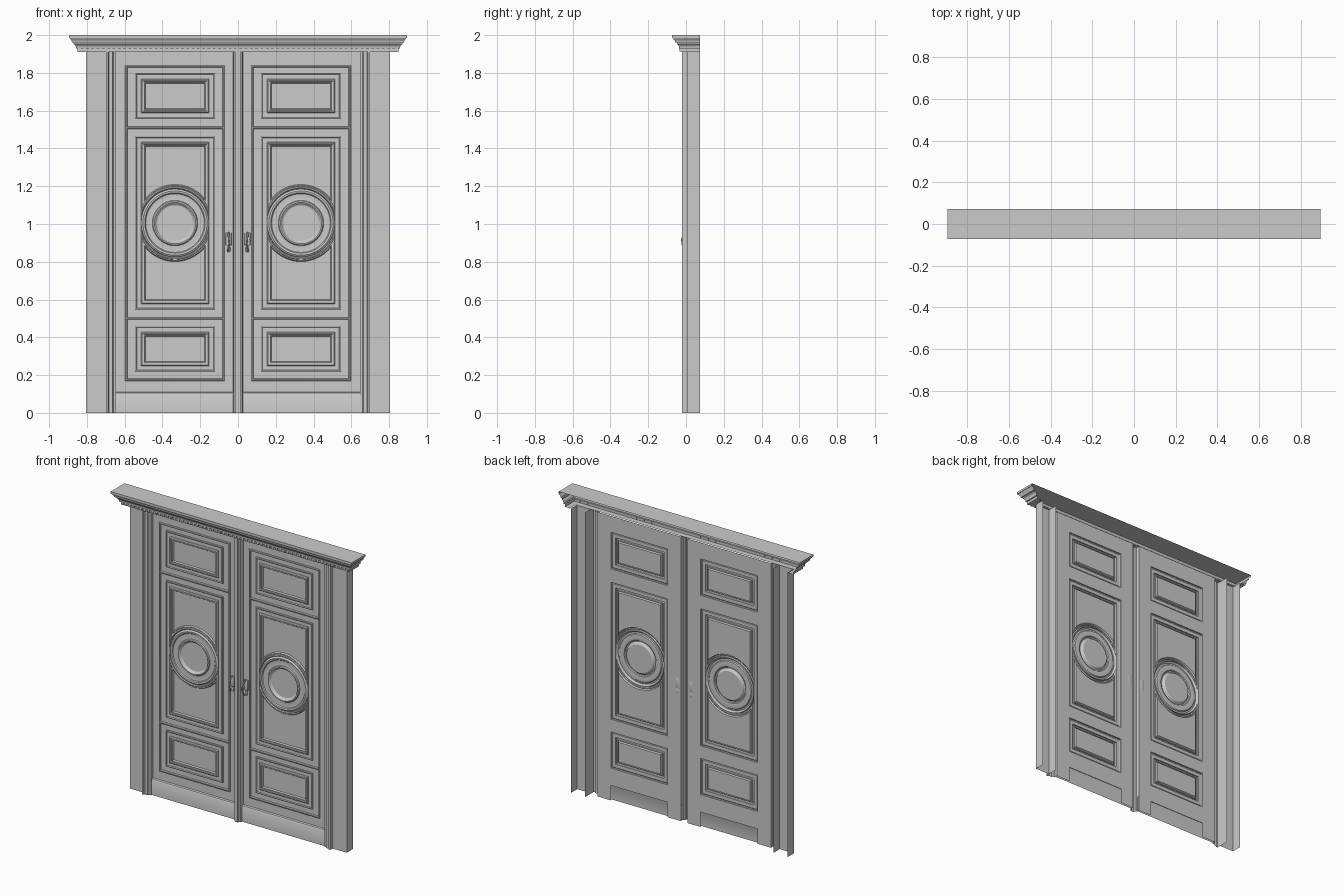
import bpy, bmesh, math
from mathutils import Vector

if "Cube" in bpy.data.objects:
    bpy.data.objects.remove(bpy.data.objects["Cube"])

BACK, Y, TOP = 0.073, 0.02, 1.91        # open back plane, door leaf plane, head height
CX, HALF = 0.3335, 0.2115               # leaf panel centre and half width


def finish(bm, name, mirror=True):
    """Weld, face the front, make the object and mirror it to the other leaf."""
    bmesh.ops.remove_doubles(bm, verts=bm.verts, dist=1e-5)
    bmesh.ops.recalc_face_normals(bm, faces=bm.faces)
    if sum(f.normal.y * f.calc_area() for f in bm.faces) > 1e-4:
        bmesh.ops.reverse_faces(bm, faces=bm.faces)
    me = bpy.data.meshes.new(name)
    bm.to_mesh(me)
    bm.free()
    ob = bpy.data.objects.new(name, me)
    bpy.context.collection.objects.link(ob)
    if mirror:
        ob.modifiers.new("Mirror", 'MIRROR').use_clip = False
    return ob


def loft(bm, loops, closed=True, fill=False):
    """Skin consecutive point loops; optionally cap the last one."""
    rows = [[bm.verts.new(p) for p in lp] for lp in loops]
    n = len(rows[0])
    for a, b in zip(rows, rows[1:]):
        for i in range(n if closed else n - 1):
            j = (i + 1) % n
            bm.faces.new((a[i], a[j], b[j], b[i]))
    if fill:
        bm.faces.new(rows[-1])


def sheet(bm, x0, x1, z0, z1, y):
    bm.faces.new([bm.verts.new(p) for p in
                  ((x0, y, z0), (x1, y, z0), (x1, y, z1), (x0, y, z1))])


def rect(x0, x1, z0, z1):
    """Rectangle outline as a function of inset and depth."""
    return lambda d, y: [(x0 + d, y, z0 + d), (x1 - d, y, z0 + d),
                         (x1 - d, y, z1 - d), (x0 + d, y, z1 - d)]


def arched(w, h, r, zc, s):
    """Rectangle bitten by the medallion circle; s = 1 above it, -1 below."""
    def outline(d, y):
        a0 = math.acos((w - d) / (r + d))
        pts = [(-(w - d), h - d), (w - d, h - d)]
        for i in range(33):
            a = a0 + (math.pi - 2 * a0) * i / 32
            pts.append(((r + d) * math.cos(a), (r + d) * math.sin(a)))
        return [(CX + x, y, zc + s * z) for x, z in pts]
    return outline


def moulding(bm, outline, prof, fill=True):
    loft(bm, [outline(d, y) for d, y in prof], fill=fill)


def column(name, plan, mirror=True):
    """Vertical open profile from the floor to the head."""
    bm = bmesh.new()
    loft(bm, [[(x, y, z) for x, y in plan] for z in (0, TOP)], closed=False)
    return finish(bm, name, mirror)


def box(bm, x0, x1, y0, y1, z0, z1, bevel=0):
    vs = bmesh.ops.create_cube(bm, size=1)["verts"]
    for v in vs:
        v.co = Vector(((x0 + x1) / 2 + v.co.x * (x1 - x0),
                       (y0 + y1) / 2 + v.co.y * (y1 - y0),
                       (z0 + z1) / 2 + v.co.z * (z1 - z0)))
    if bevel:
        es = list({e for v in vs for e in v.link_edges})
        bmesh.ops.bevel(bm, geom=es, offset=bevel, segments=2, affect='EDGES', profile=0.5)


# Outer posts, inner jambs and the strip covering the meeting stiles
column("outer_post", [(.805, BACK), (.805, .005), (.70, .005)])
column("inner_jamb", [(.70, BACK), (.70, -.02), (.687, -.02), (.684, -.012),
                      (.664, -.012), (.660, -.004), (.645, -.002), (.645, Y)])
half = [(.026, Y), (.026, .004), (.022, -.004), (.013, -.006), (.012, -.02)]
column("meeting_strip", half + [(-x, y) for x, y in reversed(half)], mirror=False)

# Leaf sheet: stiles and rails around the three panel openings
panels = {"top_panel": (1.555, 1.80), "middle_panel": (.545, 1.465), "bottom_panel": (.217, .46)}
bm = bmesh.new()
L, R = CX - HALF, CX + HALF
sheet(bm, .024, L, 0, TOP, Y)
sheet(bm, R, .645, 0, TOP, Y)
for z0, z1 in ((.10, .217), (.46, .545), (1.465, 1.555), (1.80, TOP)):
    sheet(bm, L, R, z0, z1, Y)
finish(bm, "door_leaf")

# Thin bead framing all panels, with two cross beads
bead = [(0, Y), (0, .014), (.004, .011), (.009, .012), (.012, Y)]
bm = bmesh.new()
moulding(bm, rect(.071, .597, .17, 1.84), bead, fill=False)
for z in (.50, 1.51):
    loft(bm, [[(x, y, z - .006 + d) for x in (.08, .588)] for d, y in bead], closed=False)
finish(bm, "panel_bead")

# Panels: stepped border, rounded inner moulding, flat field
border = [(0, Y), (0, .012), (.004, .010), (.009, .014), (.0315, .014)]
inner = [(0, .014), (.001, .007), (.006, .002), (.012, .004), (.014, .010),
         (.019, .009), (.022, .013), (.024, .018)]
for name, (z0, z1) in panels.items():
    bm = bmesh.new()
    if name != "middle_panel":
        moulding(bm, rect(L, R, z0, z1), border + [(.0315 + d, y) for d, y in inner[1:]])
    else:
        moulding(bm, rect(L, R, z0, z1), border, fill=False)
        for s in (1, -1):
            moulding(bm, arched(.18, (z1 - z0) / 2 - .0315, .18, 1.005, s), inner)
    finish(bm, name)

# Round medallion turned from a radial profile
bm = bmesh.new()
prof = [(.18, .014), (.177, .006), (.170, .001), (.160, .003), (.155, .009), (.135, .011),
        (.120, .009), (.116, .003), (.109, .001), (.103, .005), (.100, .012), (.094, .016)]
ang = [2 * math.pi * i / 64 for i in range(64)]
loft(bm, [[(CX + r * math.cos(a), y, 1.005 + r * math.sin(a)) for a in ang]
          for r, y in prof], fill=True)
finish(bm, "medallion")

# Kick plate with a chamfered top
bm = bmesh.new()
loft(bm, [[(x, y, z) for x in (.024, .645)] for y, z in
          ((.006, 0), (.006, .098), (.010, .106), (Y, .11))], closed=False)
finish(bm, "kick_plate")

# Cornice: profile carried round the front and both returns, with a flat top
prof = [(-.045, 1.91), (-.006, 1.91), (-.006, 1.928), (.003, 1.928), (.003, 1.936),
        (.007, 1.946), (.015, 1.953), (.015, 1.961), (.024, 1.961), (.026, 1.971),
        (.034, 1.980), (.037, 1.986), (.04, 1.986), (.04, 2.0)]
bm = bmesh.new()
loft(bm, [[(-.855 - o, BACK, z), (-.855 - o, -.033 - o, z),
           (.855 + o, -.033 - o, z), (.855 + o, BACK, z)] for o, z in prof],
     closed=False, fill=True)
finish(bm, "cornice", mirror=False)

# Dentils along the front of the cornice
bm = bmesh.new()
box(bm, -.846, -.832, -.034, -.026, 1.912, 1.928)
den = finish(bm, "dentils", mirror=False)
arr = den.modifiers.new("Array", 'ARRAY')
arr.count = 61
arr.use_relative_offset = False
arr.use_constant_offset = True
arr.constant_offset_displace = (.02797, 0, 0)

# Handle plates, keyhole boss and curved pull
bm = bmesh.new()
box(bm, .035, .065, .010, .021, .885, .955, .004)
box(bm, .041, .059, .012, .021, .852, .880, .004)
finish(bm, "handle_plate")
cu = bpy.data.curves.new("door_pull", 'CURVE')
cu.dimensions = '3D'
cu.bevel_depth, cu.bevel_resolution, cu.use_fill_caps = .0045, 2, True
sp = cu.splines.new('BEZIER')
pts = [(.05, .012, .955), (.05, -.016, .935), (.047, -.018, .89), (.054, -.006, .858)]
sp.bezier_points.add(len(pts) - 1)
for bp, p in zip(sp.bezier_points, pts):
    bp.co = p
    bp.handle_left_type = bp.handle_right_type = 'AUTO'
pull = bpy.data.objects.new("door_pull", cu)
bpy.context.collection.objects.link(pull)
pull.modifiers.new("Mirror", 'MIRROR')

# Smooth the curved mouldings, keep the crisp steps
for ob in bpy.context.scene.objects:
    if ob.type == 'MESH':
        bpy.ops.object.select_all(action='DESELECT')
        ob.select_set(True)
        bpy.context.view_layer.objects.active = ob
        bpy.ops.object.shade_smooth_by_angle(angle=math.radians(30))
